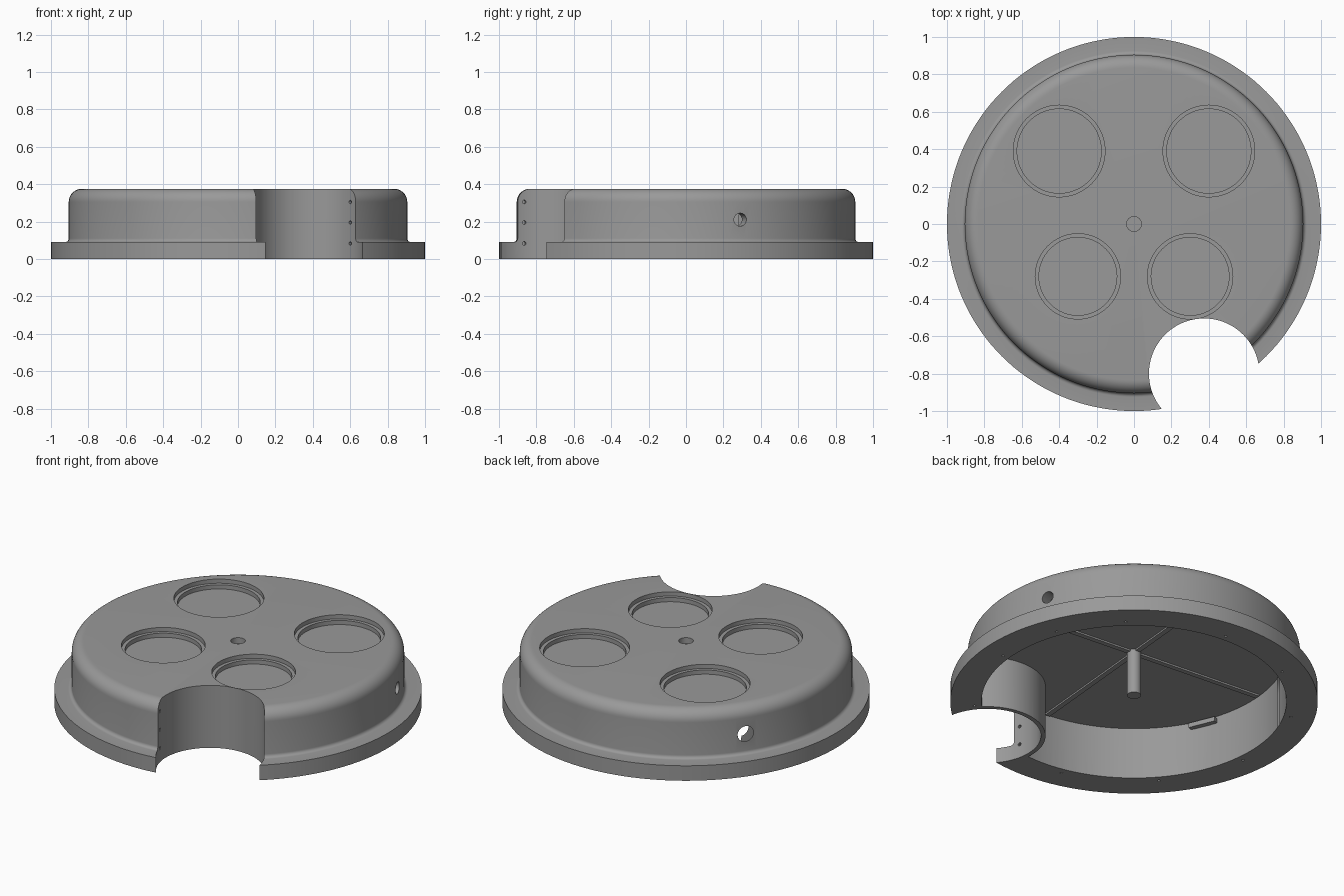
import bpy, bmesh, math
from mathutils import Matrix, Vector

if "Cube" in bpy.data.objects:
    bpy.data.objects.remove(bpy.data.objects["Cube"])

grey = bpy.data.materials.new("mid grey")
grey.diffuse_color = (0.32, 0.32, 0.32, 1)
grey.use_nodes = True
grey.node_tree.nodes["Principled BSDF"].inputs["Base Color"].default_value = grey.diffuse_color

ROOF = 0.31                      # underside of the roof
NOTCH = Vector((0.375, -0.80, 0))
NOTCH_R = 0.295


def make(name, bm):
    bmesh.ops.recalc_face_normals(bm, faces=bm.faces)
    me = bpy.data.meshes.new(name)
    bm.to_mesh(me)
    bm.free()
    me.materials.append(grey)
    ob = bpy.data.objects.new(name, me)
    bpy.context.collection.objects.link(ob)
    return ob


def add_cyl(bm, x, y, z0, z1, r, seg=96):
    bmesh.ops.create_cone(bm, cap_ends=True, segments=seg, radius1=r, radius2=r,
                          depth=z1 - z0,
                          matrix=Matrix.Translation((x, y, (z0 + z1) / 2)))


def add_drill(bm, centre, axis, length, r, seg=16):
    rot = Vector(axis).to_track_quat('Z', 'Y').to_matrix().to_4x4()
    bmesh.ops.create_cone(bm, cap_ends=True, segments=seg, radius1=r, radius2=r,
                          depth=length, matrix=Matrix.Translation(centre) @ rot)


def cut(target, cutter):
    m = target.modifiers.new("cut", 'BOOLEAN')
    m.operation = 'DIFFERENCE'
    m.solver = 'EXACT'
    m.object = cutter
    bpy.context.view_layer.objects.active = target
    bpy.ops.object.modifier_apply(modifier=m.name)
    bpy.data.objects.remove(cutter, do_unlink=True)


def cyl(name, *args):
    bm = bmesh.new()
    add_cyl(bm, *args)
    return make(name, bm)


def polar(r, deg, z=0):
    a = math.radians(deg)
    return Vector((r * math.cos(a), r * math.sin(a), z))


# Turned housing: flange, small root fillet, wall, rounded top edge
profile = [(0, 0), (1, 0), (1, 0.09)]
for i in range(6):
    a = math.radians(270 - 18 * i)
    profile.append((0.925 + 0.02 * math.cos(a), 0.11 + 0.02 * math.sin(a)))
for i in range(11):
    a = math.radians(9 * i)
    profile.append((0.835 + 0.07 * math.cos(a), 0.305 + 0.07 * math.sin(a)))
profile.append((0, 0.375))
SEG = 144
bm = bmesh.new()
rings = []
for r, z in profile:
    if r == 0:
        rings.append([bm.verts.new((0, 0, z))] * SEG)
    else:
        rings.append([bm.verts.new(polar(r, 360 * i / SEG, z)) for i in range(SEG)])
for lo, hi in zip(rings, rings[1:]):
    for i in range(SEG):
        j = (i + 1) % SEG
        quad = list(dict.fromkeys((lo[i], lo[j], hi[j], hi[i])))
        bm.faces.new(quad)
housing = make("housing", bm)

# Underside cavity, keeping a thin curved wall around the notch
cavity = cyl("cavity_cutter", 0, 0, -0.1, ROOF, 0.83, 144)
cut(cavity, cyl("notch_wall", NOTCH.x, NOTCH.y, -0.3, 0.6, NOTCH_R + 0.025, 120))
cut(housing, cavity)

# Notch through the rim
cut(housing, cyl("notch_cutter", NOTCH.x, NOTCH.y, -0.2, 0.6, NOTCH_R, 120))

# Stepped round pockets in the top
pockets = [(s * 0.4, 0.39, 0.245) for s in (-1, 1)] + \
          [(s * 0.3, -0.28, 0.228) for s in (-1, 1)]
for depth, inset in ((0.025, 0), (0.05, 0.02)):
    bm = bmesh.new()
    for x, y, r in pockets:
        add_cyl(bm, x, y, 0.375 - depth, 0.5, r - inset)
    cut(housing, make("pocket_cutter", bm))

# Centre hole, side holes, rim screw holes and notch screw holes
bm = bmesh.new()
add_cyl(bm, 0, 0, 0.34, 0.5, 0.04, 32)
for deg, r in ((18.7, 0.035), (146, 0.046)):
    add_drill(bm, polar(0.87, deg, 0.21), polar(1, deg), 0.2, r, 32)
for deg in (-43, -5, 21, 47, 85, 118, 151, 187, 221, 257):
    p = polar(0.87, deg)
    add_cyl(bm, p.x, p.y, -0.02, 0.04, 0.008, 12)
for x, y in ((0.6, -0.61), (0.087, -0.865)):
    d = (Vector((x, y, 0)) - NOTCH).normalized()
    for z in (0.083, 0.195, 0.305):
        c = NOTCH + d * NOTCH_R
        add_drill(bm, (c.x, c.y, z), d, 0.05, 0.01, 12)
cut(housing, make("drill_cutter", bm))

# Shallow slot on the inside of the wall
bm = bmesh.new()
bmesh.ops.create_cube(bm, size=1, matrix=Matrix.Translation(polar(0.83, 202.6, 0.283))
                      @ Matrix.Rotation(math.radians(202.6), 4, 'Z')
                      @ Matrix.Diagonal((0.06, 0.16, 0.028, 1)))
cut(housing, make("slot_cutter", bm))

# Centre post under the roof
post = cyl("centre_post", 0, 0, 0.04, ROOF + 0.005, 0.038, 32)

# Thin crossed ribs under the roof
bm = bmesh.new()
for deg in (-5, 85):
    bmesh.ops.create_cube(bm, size=1, matrix=Matrix.Translation((0, 0, ROOF - 0.004))
                          @ Matrix.Rotation(math.radians(deg), 4, 'Z')
                          @ Matrix.Diagonal((1.64, 0.03, 0.012, 1)))
make("roof_ribs", bm)

# Smooth the round surfaces, keep the edges crisp
for ob in (housing, post):
    bpy.ops.object.select_all(action='DESELECT')
    ob.select_set(True)
    bpy.context.view_layer.objects.active = ob
    bpy.ops.object.shade_smooth_by_angle(angle=math.radians(30))
